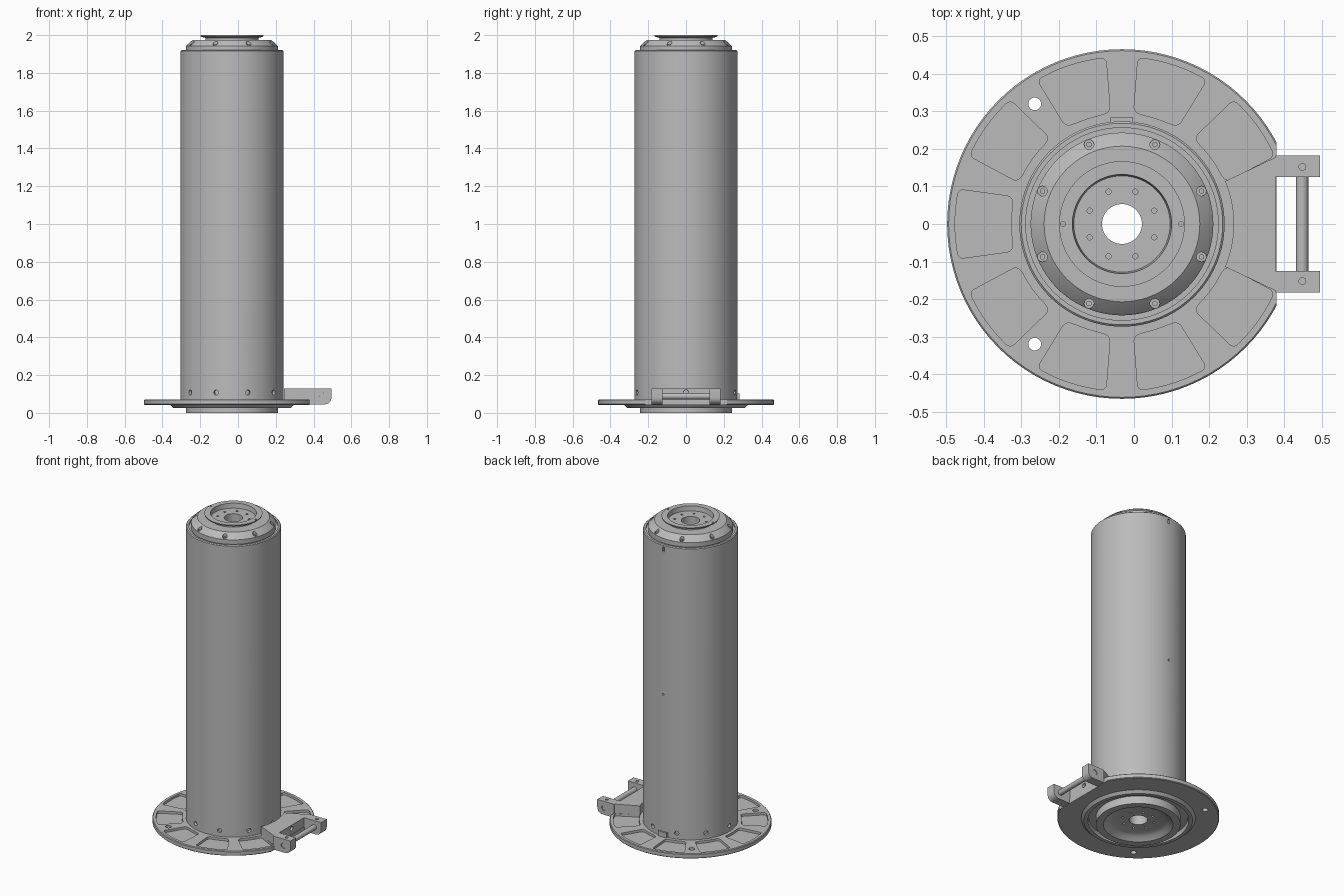
import bpy, bmesh, math
from mathutils import Vector

if "Cube" in bpy.data.objects:
    bpy.data.objects.remove(bpy.data.objects["Cube"], do_unlink=True)

AXIS = -0.032          # x position of the column axis
SEGMENTS = 96

grey = bpy.data.materials.new("machined grey")
grey.use_nodes = True
colour = (0.5, 0.5, 0.5, 1)
grey.diffuse_color = colour
grey.node_tree.nodes["Principled BSDF"].inputs["Base Color"].default_value = colour


def polar(radius, degrees, z=0.0):
    a = math.radians(degrees)
    return Vector((AXIS + radius * math.cos(a), radius * math.sin(a), z))


def make(name, bm):
    bmesh.ops.recalc_face_normals(bm, faces=bm.faces)
    mesh = bpy.data.meshes.new(name)
    bm.to_mesh(mesh)
    bm.free()
    mesh.materials.append(grey)
    obj = bpy.data.objects.new(name, mesh)
    bpy.context.collection.objects.link(obj)
    return obj


def activate(obj):
    bpy.ops.object.select_all(action='DESELECT')
    obj.select_set(True)
    bpy.context.view_layer.objects.active = obj


def finish(obj):
    activate(obj)
    bpy.ops.object.shade_smooth_by_angle(angle=math.radians(25))


def cut(obj, cutter_bm):
    cutter = make("cutter", cutter_bm)
    cutter.hide_render = True
    mod = obj.modifiers.new("cut", 'BOOLEAN')
    mod.operation, mod.solver, mod.object = 'DIFFERENCE', 'EXACT', cutter
    activate(obj)
    bpy.ops.object.modifier_apply(modifier=mod.name)
    bpy.data.objects.remove(cutter, do_unlink=True)


def lathe(name, profile):
    bm = bmesh.new()
    rings = [[bm.verts.new(polar(r, 360 * i / SEGMENTS, z)) for r, z in profile]
             for i in range(SEGMENTS)]
    n = len(profile)
    for i, ring in enumerate(rings):
        after = rings[(i + 1) % SEGMENTS]
        for j in range(n):
            k = (j + 1) % n
            bm.faces.new((ring[j], after[j], after[k], ring[k]))
    return make(name, bm)


def add_rod(bm, start, end, radius, sides=20):
    start, end = Vector(start), Vector(end)
    line = end - start
    made = bmesh.ops.create_cone(bm, cap_ends=True, segments=sides, radius1=radius,
                                 radius2=radius, depth=line.length)["verts"]
    bmesh.ops.rotate(bm, verts=made, matrix=line.to_track_quat('Z', 'Y').to_matrix())
    bmesh.ops.translate(bm, verts=made, vec=(start + end) / 2)


def add_prism(bm, points, direction, corners=(), rounding=0.0):
    """Extrude a flat outline, rounding the chosen corners first."""
    part = bmesh.new()
    verts = [part.verts.new(p) for p in points]
    part.faces.new(verts)
    if corners:
        bmesh.ops.bevel(part, geom=[verts[c] for c in corners], offset=rounding,
                        segments=5, profile=0.5, affect='VERTICES')
    made = bmesh.ops.extrude_face_region(part, geom=part.faces[:])["geom"]
    bmesh.ops.translate(part, vec=direction,
                        verts=[v for v in made if isinstance(v, bmesh.types.BMVert)])
    bmesh.ops.recalc_face_normals(part, faces=part.faces)
    temp = bpy.data.meshes.new("part")
    part.to_mesh(temp)
    part.free()
    bm.from_mesh(temp)
    bpy.data.meshes.remove(temp)


def add_box(bm, low, high):
    (x0, y0, z0), (x1, y1, z1) = low, high
    add_prism(bm, [(x0, y0, z0), (x1, y0, z0), (x1, y1, z0), (x0, y1, z0)],
              (0, 0, z1 - z0))


# Column with stepped cap, dished ends and central bore
column = lathe("column", [
    (.053, .03), (.15, .03), (.175, .02), (.2, 0), (.243, 0), (.243, .05),
    (.285, .05), (.29, .026), (.312, .026), (.328, .042), (.328, .05), (.295, .05),
    (.295, .0718), (.273, .0718), (.273, 1.915), (.268, 1.92), (.256, 1.92),
    (.256, 1.908), (.243, 1.908), (.243, 1.942), (.238, 1.948), (.207, 1.975),
    (.14, 1.975), (.14, 1.985), (.165, 1.992), (.167, 2), (.132, 2),
    (.128, 1.97), (.053, 1.97)])

holes = bmesh.new()
for i in range(10):                              # radial fixing holes at the foot
    add_rod(holes, polar(.255, 36 * i, .108), polar(.3, 36 * i, .108), .013)
for i in range(8):                               # cap counterbores and end holes
    a = 22.5 + 45 * i
    add_rod(holes, polar(.229, a, 1.942), polar(.229, a, 2.02), .013)
    add_rod(holes, polar(.093, a, 1.95), polar(.093, a, 1.99), .007, 12)
    add_rod(holes, polar(.093, a, .015), polar(.093, a, .05), .007, 12)
for a in (0, 180):                               # flange notches
    add_rod(holes, polar(.157, a, 1.98), polar(.157, a, 2.02), .006, 12)
add_rod(holes, polar(.25, 90, .97), polar(.3, 90, .97), .006, 12)
add_box(holes, (AXIS - .007, .258, 1.875), (AXIS + .007, .3, 1.905))
cut(column, holes)
finish(column)

# Screws in the cap counterbores
screws = bmesh.new()
for i in range(8):
    a = 22.5 + 45 * i
    add_rod(screws, polar(.229, a, 1.935), polar(.229, a, 1.95), .007, 12)
finish(make("cap_screws", screws))

# Base plate with pockets, mounting holes and a flat side
plate = lathe("base_plate", [(.29, .042), (.461, .042), (.465, .046), (.465, .068),
                             (.461, .072), (.29, .072)])
pockets = bmesh.new()
for i in range(1, 10):
    mid = 36 * i
    if i == 5:
        inner, outer = 14, 12
    elif i in (3, 7, 2, 8):
        inner, outer = 12, 12.5
    else:
        inner, outer = 14, 12
    outline = [polar(.3, mid + inner, .057), polar(.3, mid - inner, .057)]
    outline += [polar(.444, mid + outer * s / 4, .057) for s in range(-4, 5)]
    add_prism(pockets, outline, (0, 0, .05), (0, 1, 2, 10), .014)
for a in (126, -126):
    add_rod(pockets, polar(.395, a, 0), polar(.395, a, .1), .017)
add_box(pockets, (.379, -.6, 0), (.6, .6, .2))
cut(plate, pockets)
finish(plate)

# Locating tab on the back of the column
tab = bmesh.new()
add_box(tab, (AXIS - .03, .262, .065), (AXIS + .03, .284, .103))
finish(make("locating_tab", tab))

# Bracket web hugging the column
web = bmesh.new()
outline = [polar(.297, -22.5 + 45 * s / 12, .06) for s in range(13)]
outline += [(.386, .182, .06), (.386, .125, .06), (.376, .125, .06),
            (.376, -.125, .06), (.386, -.125, .06), (.386, -.182, .06)]
add_prism(web, outline, (0, 0, .07))
web = make("bracket_web", web)
access = bmesh.new()
add_rod(access, (.2, 0, .108), (.45, 0, .108), .014)
cut(web, access)
finish(web)

# Bracket arms, mirrored about the middle
for side, label in ((1, "left"), (-1, "right")):
    arm = bmesh.new()
    add_prism(arm, [(.376, side * .125, .045), (.495, side * .125, .045),
                    (.495, side * .125, .13), (.376, side * .125, .13)],
              (0, side * .057, 0), (1,), .036)
    arm = make(label + "_bracket_arm", arm)
    bores = bmesh.new()
    add_rod(bores, (.448, side * .152, .11), (.448, side * .152, .2), .009)
    add_rod(bores, (.447, side * .174, .088), (.447, side * .2, .088), .017)
    cut(arm, bores)
    finish(arm)

# Hinge pin between the arms
pin = bmesh.new()
add_rod(pin, (.447, -.177, .088), (.447, .177, .088), .0165, 32)
finish(make("hinge_pin", pin))
